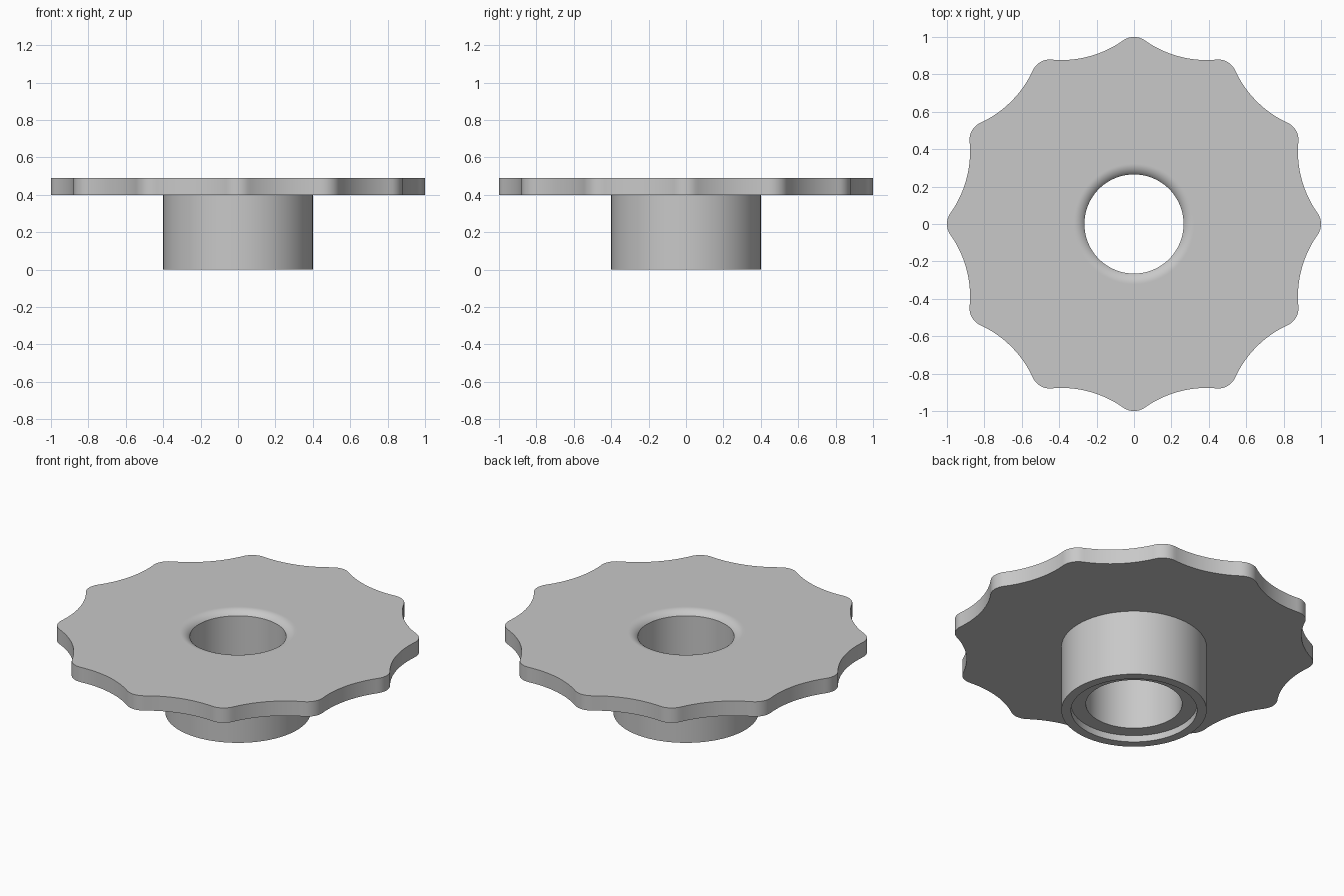
import bpy
import bmesh
import math

cube = bpy.data.objects.get("Cube")
if cube:
    bpy.data.objects.remove(cube, do_unlink=True)

LOBES = 12
STEPS = LOBES * 40
TOP, UNDER = 0.49, 0.40          # plate heights
HUB, BORE, RECESS = 0.40, 0.265, 0.347
RECESS_DEPTH = 0.04
TIP = 0.10                       # radius of each rounded lobe
TIP_C = 1 - TIP                  # lobe circle centre distance
DIP_C = 1.5                      # scallop circle centre distance
HALF = math.pi / LOBES

# Scallop arc is tangent to the lobe arc
dx = DIP_C * math.cos(HALF) - TIP_C
dy = DIP_C * math.sin(HALF)
DIP = math.hypot(dx, dy) - TIP
slope = math.atan2(dy, dx)
JOINT = math.atan2(TIP * math.sin(slope), TIP_C + TIP * math.cos(slope))


def scallop(angle):
    """Outline radius at an angle: convex lobe tips, concave dips."""
    a = abs((angle + HALF) % (2 * HALF) - HALF)
    if a < JOINT:
        return TIP_C * math.cos(a) + math.sqrt(TIP**2 - (TIP_C * math.sin(a))**2)
    b = HALF - a
    return DIP_C * math.cos(b) - math.sqrt(DIP**2 - (DIP_C * math.sin(b))**2)


def circle(radius):
    return lambda angle: radius


# Cross-section: scalloped plate, rounded bore mouth, bore, recess, hub
section = [(scallop, UNDER), (scallop, TOP)]
ROUND, SWEEP, SEGS = 0.068, math.radians(54), 10
mouth = BORE + ROUND * math.sin(SWEEP)
section.append((circle(mouth + 0.004), TOP))
for i in range(SEGS + 1):
    t = SWEEP * i / SEGS
    section.append((circle(mouth - ROUND * math.sin(t)),
                    TOP - ROUND * (1 - math.cos(t))))
section += [(circle(BORE), RECESS_DEPTH), (circle(RECESS), RECESS_DEPTH),
            (circle(RECESS), 0), (circle(HUB), 0), (circle(HUB), UNDER)]

# Sweep the section round the axis
bm = bmesh.new()
rings = []
for radius, z in section:
    ring = []
    for i in range(STEPS):
        a = 2 * math.pi * i / STEPS
        r = radius(a)
        ring.append(bm.verts.new((r * math.cos(a), r * math.sin(a), z)))
    rings.append(ring)
for lower, upper in zip(rings, rings[1:] + rings[:1]):
    for i in range(STEPS):
        j = (i + 1) % STEPS
        bm.faces.new((lower[i], lower[j], upper[j], upper[i]))
bmesh.ops.recalc_face_normals(bm, faces=bm.faces)

mesh = bpy.data.meshes.new("scalloped_handwheel")
bm.to_mesh(mesh)
bm.free()
wheel = bpy.data.objects.new("scalloped_handwheel", mesh)
bpy.context.collection.objects.link(wheel)

# Plain grey finish
grey = bpy.data.materials.new("plain_grey")
grey.use_nodes = True
colour = (0.58, 0.58, 0.58, 1)
grey.diffuse_color = colour
grey.node_tree.nodes["Principled BSDF"].inputs["Base Color"].default_value = colour
mesh.materials.append(grey)

bpy.ops.object.select_all(action='DESELECT')
wheel.select_set(True)
bpy.context.view_layer.objects.active = wheel
bpy.ops.object.shade_smooth_by_angle(angle=math.radians(30))
